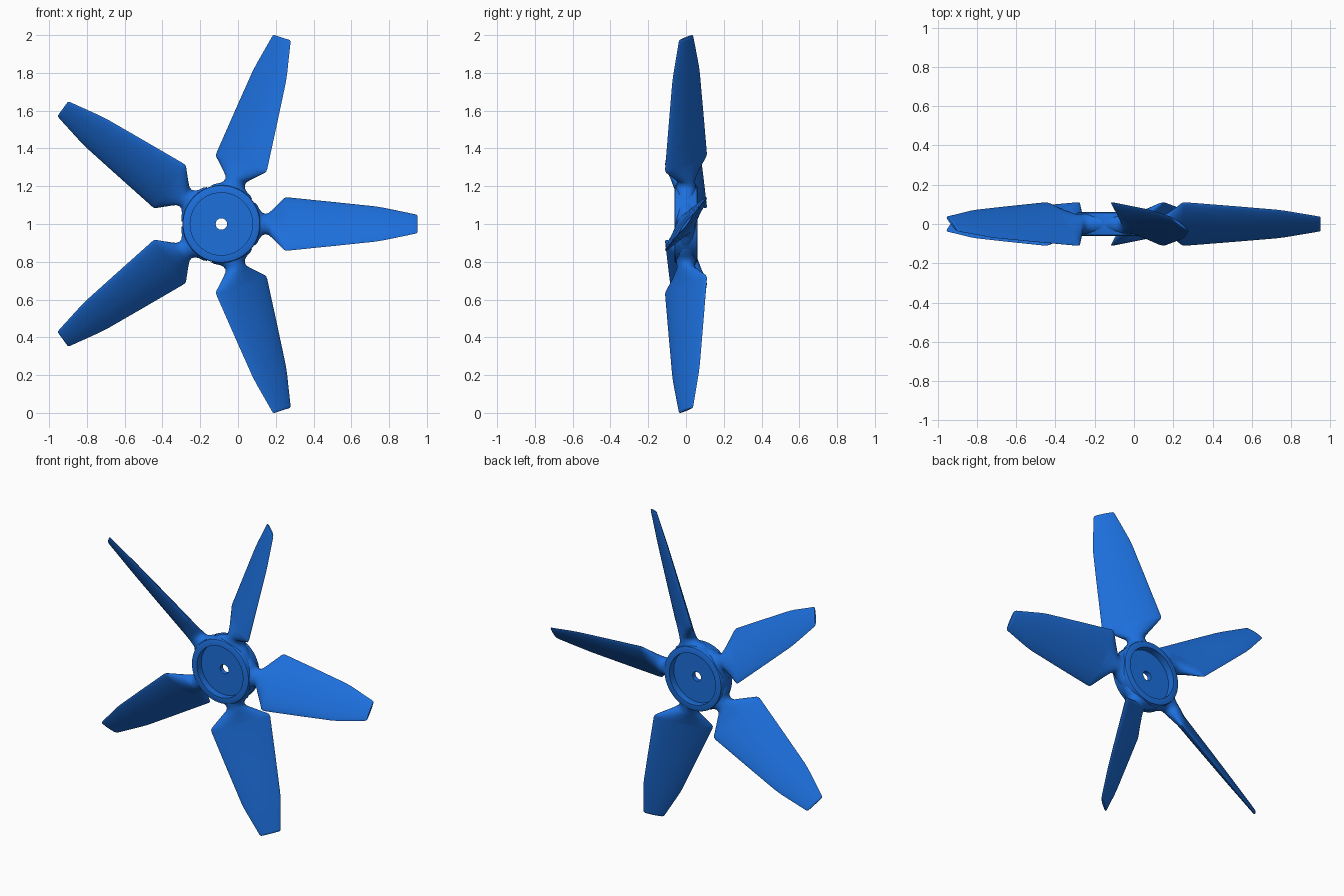
import bpy, bmesh
from math import sin, cos, pi, radians

if "Cube" in bpy.data.objects:
    bpy.data.objects.remove(bpy.data.objects["Cube"])

CENTRE = (-0.088, 0, 1.0)
blue = bpy.data.materials.new("blue")
blue.diffuse_color = (0.012, 0.16, 0.72, 1)
blue.use_nodes = True
blue.node_tree.nodes["Principled BSDF"].inputs["Base Color"].default_value = blue.diffuse_color


def loft(name, rings, cap, close, angle):
    """Skin a list of equal-length point rings into a smooth-shaded object."""
    bm = bmesh.new()
    rows = [[bm.verts.new(p) for p in ring] for ring in rings]
    n = len(rows[0])
    pairs = list(zip(rows, rows[1:])) + ([(rows[-1], rows[0])] if close else [])
    for a, b in pairs:
        for i in range(n):
            j = (i + 1) % n
            bm.faces.new((a[i], a[j], b[j], b[i]))
    if cap:
        bm.faces.new(rows[0])
        bm.faces.new(rows[-1])
    bmesh.ops.recalc_face_normals(bm, faces=bm.faces)
    me = bpy.data.meshes.new(name)
    bm.to_mesh(me)
    bm.free()
    me.materials.append(blue)
    ob = bpy.data.objects.new(name, me)
    ob.location = CENTRE
    bpy.context.collection.objects.link(ob)
    bpy.ops.object.select_all(action='DESELECT')
    ob.select_set(True)
    bpy.context.view_layer.objects.active = ob
    bpy.ops.object.shade_smooth_by_angle(angle=radians(angle))
    return ob


# Hub: rim, thin recessed web on both sides, centre bore (radius, half depth)
half = [(0.030, 0.015), (0.165, 0.015), (0.165, 0.060), (0.197, 0.060), (0.203, 0.057), (0.206, 0.050)]
profile = half + [(r, -y) for r, y in reversed(half)]
SEG = 96
loft("hub", [[(r * cos(2 * pi * k / SEG), y, r * sin(2 * pi * k / SEG)) for k in range(SEG)]
             for r, y in profile], cap=False, close=True, angle=35)

# Blade sections: radius, half chord, half thickness, pitch in degrees, edge sharpness
sections = [
    (0.175, 0.115, 0.056, 0, 0.0),
    (0.190, 0.100, 0.055, 0, 0.0),
    (0.203, 0.076, 0.053, 0, 0.0),
    (0.218, 0.060, 0.050, 8, 0.0),
    (0.235, 0.055, 0.048, 20, 0.0),
    (0.252, 0.064, 0.046, 32, 0.0),
    (0.270, 0.090, 0.043, 37, 0.1),
    (0.328, 0.170, 0.032, 38, 0.4),
    (0.337, 0.177, 0.031, 38, 0.4),
    (0.350, 0.179, 0.030, 38, 0.4),
    (0.600, 0.147, 0.024, 38, 0.4),
    (0.810, 0.119, 0.018, 38, 0.4),
    (0.860, 0.109, 0.016, 38, 0.4),
    (1.024, 0.065, 0.010, 37, 0.3),
    (1.034, 0.061, 0.009, 37, 0.3),
    (1.038, 0.054, 0.006, 37, 0.3),
]
N = 32


def blade_ring(th, r, chord, thick, pitch, sharp):
    p, pts = radians(pitch), []
    for k in range(N):
        a = 2 * pi * k / N
        t = chord * cos(a)
        n = thick * sin(a) * abs(sin(a)) ** sharp
        u, y = t * cos(p) - n * sin(p), t * sin(p) + n * cos(p)
        pts.append((r * cos(th) - u * sin(th), y, r * sin(th) + u * cos(th)))
    return pts


# Five pitched blades around the hub
for b in range(5):
    th = 2 * pi * b / 5
    loft(f"blade_{b + 1}", [blade_ring(th, *s) for s in sections], cap=True, close=False, angle=50)
